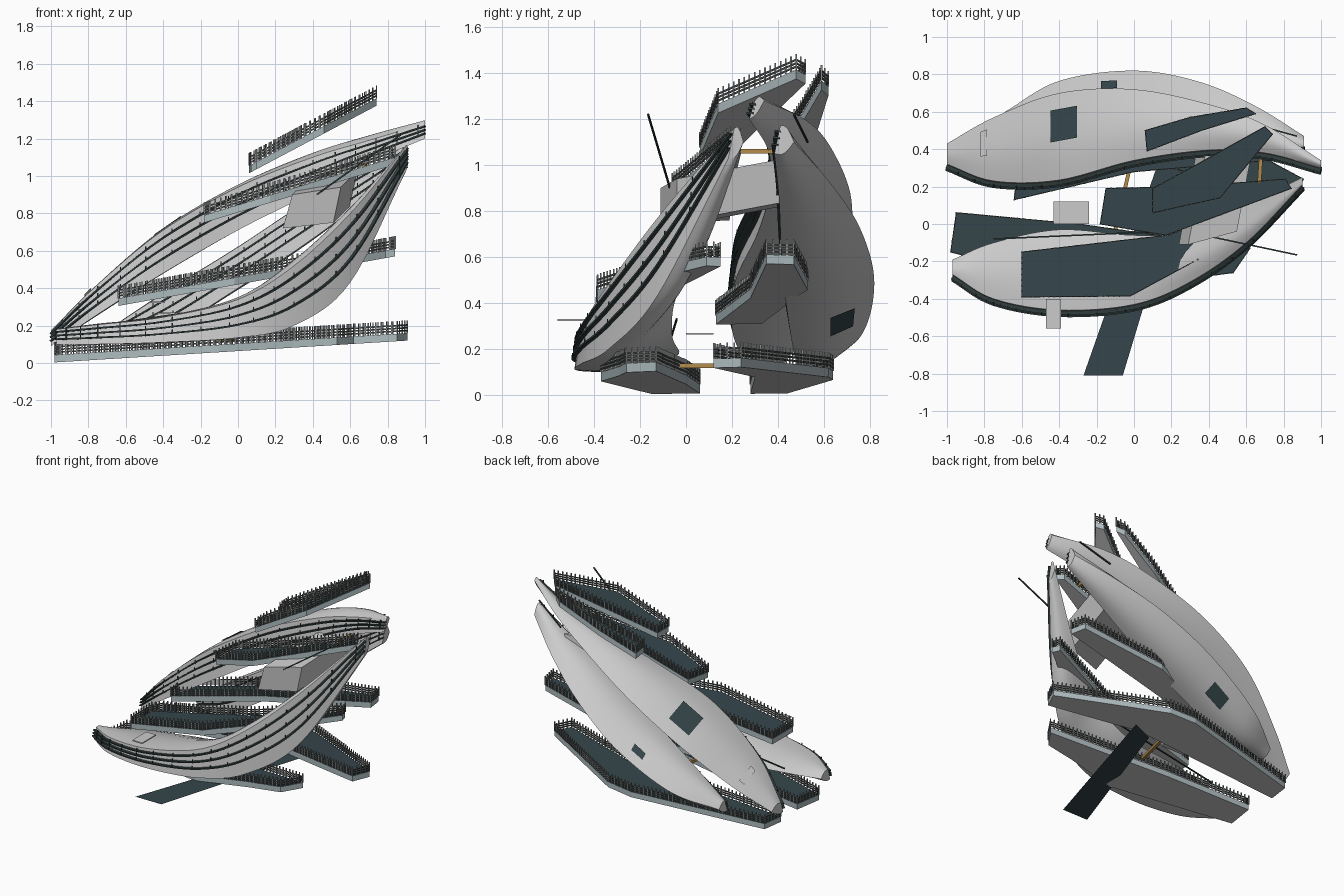
import bpy, bmesh, math
from mathutils import Vector

if "Cube" in bpy.data.objects:
    bpy.data.objects.remove(bpy.data.objects["Cube"])

def material(name, rgb):
    m = bpy.data.materials.new(name)
    m.diffuse_color = (*rgb, 1)
    m.use_nodes = True
    m.node_tree.nodes["Principled BSDF"].inputs["Base Color"].default_value = m.diffuse_color
    return m

DARK = material("dark_slate", (0.035, 0.06, 0.07))
PALE = material("pale_blue_grey", (0.42, 0.5, 0.52))
LINE = material("ledge_dark", (0.03, 0.045, 0.045))
RAIL = material("rail_dark", (0.07, 0.08, 0.08))
POST = material("post_grey", (0.25, 0.26, 0.26))
GOLD = material("timber", (0.45, 0.26, 0.07))
GREY = material("shell_grey", (0.6, 0.61, 0.6))

def finish(bm, name, mats=(), smooth=False):
    bmesh.ops.recalc_face_normals(bm, faces=bm.faces)
    me = bpy.data.meshes.new(name)
    bm.to_mesh(me)
    bm.free()
    for m in mats:
        me.materials.append(m)
    ob = bpy.data.objects.new(name, me)
    bpy.context.collection.objects.link(ob)
    if smooth:
        bpy.ops.object.select_all(action='DESELECT')
        ob.select_set(True)
        bpy.context.view_layer.objects.active = ob
        bpy.ops.object.shade_smooth_by_angle(angle=math.radians(35))
    return ob

def beam(bm, p, q, w, h, mat=0):
    # box-section bar from p to q
    p, q = Vector(p), Vector(q)
    d = (q - p).normalized()
    ref = Vector((0, 0, 1)) if abs(d.z) < 0.95 else Vector((1, 0, 0))
    s = d.cross(ref).normalized()
    u = s.cross(d)
    rings = [[bm.verts.new(c + s * a * w / 2 + u * b * h / 2)
              for a, b in ((-1, -1), (1, -1), (1, 1), (-1, 1))] for c in (p, q)]
    quads = [(rings[0][i], rings[0][(i + 1) % 4], rings[1][(i + 1) % 4], rings[1][i]) for i in range(4)]
    for f in quads + [rings[0][::-1], rings[1]]:
        bm.faces.new(f).material_index = mat

def spline(rows, n):
    # Catmull-Rom through rows of numbers
    out = []
    m = len(rows) - 1
    for k in range(n + 1):
        f = k / n * m
        i = min(int(f), m - 1)
        t = f - i
        b, c = Vector(rows[i]), Vector(rows[i + 1])
        a = Vector(rows[i - 1]) if i else 2 * b - c
        d = Vector(rows[i + 2]) if i + 2 <= m else 2 * c - b
        out.append(0.5 * (2 * b + (c - a) * t + (2 * a - 5 * b + 4 * c - d) * t * t
                          + (3 * b - a - 3 * c + d) * t ** 3))
    return out

LEAN = 0.025
def roof_point(r, s):
    x, yf, zt, zb, yb, zk = r
    bulge = 0.22 * (zt - zb) * math.sin(math.pi * s)
    return Vector((x, yf + (yb - yf) * s, zt + (zk - zt) * s + bulge))

def under_point(r, s):
    x, yf, zt, zb, yb, zk = r
    bulge = 0.2 * (zt - zb) * math.sin(math.pi * s)
    y0 = yf - LEAN
    return Vector((x, y0 + (yb - y0) * s, zb + (zk - zb) * s - bulge))

def facade_point(r, t):
    return Vector((r[0], r[1] - LEAN * t - 0.006, r[2] + (r[3] - r[2]) * t))

def leaf(name, rows):
    # leaf shell: front facade, bulging roof and underside meeting at a back edge
    st = spline(rows, 48)
    bm = bmesh.new()
    rings = []
    for r in st:
        pts = [roof_point(r, k / 8) for k in range(9)] + [under_point(r, k / 8) for k in range(7, -1, -1)]
        rings.append([bm.verts.new(p) for p in pts])
    n = len(rings[0])
    for a, b in zip(rings, rings[1:]):
        for i in range(n):
            j = (i + 1) % n
            bm.faces.new((a[i], a[j], b[j], b[i]))
    bm.faces.new(rings[0])
    bm.faces.new(rings[-1])
    finish(bm, name, [GREY], True)
    # facade ledges and little fins
    bm = bmesh.new()
    for t in (0.18, 0.42, 0.66):
        line = [facade_point(r, t) for r in st]
        for p, q in zip(line, line[1:]):
            beam(bm, p, q, 0.03, 0.009)
        for p in line[2::3]:
            beam(bm, p + Vector((0, -.01, -.006)), p + Vector((0, -.01, .02)), .005, .006)
    finish(bm, name + "_ledges", [LINE])
    return st

front = leaf("front_shell", [
    (-.97, -.27, .18, .10, -.19, .14), (-.75, -.40, .205, .10, -.10, .16),
    (-.4, -.46, .245, .11, -.03, .18), (0, -.43, .34, .135, -.06, .26),
    (.3, -.31, .52, .20, -.04, .43), (.6, -.10, .80, .43, .10, .68), (.9, .21, 1.16, 1.03, .25, 1.1)])
middle = leaf("middle_shell", [
    (-1, .32, .17, .09, .43, .14), (-.75, .23, .42, .26, .57, .33),
    (-.4, .235, .71, .48, .70, .6), (0, .34, .94, .71, .72, .85),
    (.4, .395, 1.1, .91, .64, 1.06), (.7, .38, 1.19, 1.07, .53, 1.19), (1, .30, 1.28, 1.2, .34, 1.28)])
rear = leaf("rear_shell", [
    (-.69, .53, .18, .10, .60, .14), (-.4, .50, .37, .16, .765, .26),
    (0, .46, .62, .40, .82, .49), (.35, .44, .85, .63, .76, .72),
    (.65, .43, 1.02, .85, .63, .92), (.91, .41, 1.17, 1.05, .47, 1.1)])

def window(name, st, i0, i1, s0, s1, fn=roof_point, up=0.006, mat=DARK):
    # thin panel lying on a shell
    bm = bmesh.new()
    lift = Vector((0, 0, up))
    vs = [bm.verts.new(fn(st[i], s) + lift) for i, s in ((i0, s0), (i1, s0), (i1, s1), (i0, s1))]
    bm.faces.new(vs)
    bmesh.ops.solidify(bm, geom=bm.faces[:], thickness=0.004)
    finish(bm, name, [mat])

window("roof_window", middle, 15, 18, .45, .82, up=.012)
window("small_roof_window", rear, 15, 17, .74, .86, up=.012)
window("rear_window_low", rear, 14, 17, .5, .78, under_point, -.010)
window("skylight_hood", middle, 6, 7, .4, .85, up=.016, mat=GREY)

def deck(name, outline, x0, z0, x1, z1, thick=.04, rail_h=.068):
    # sloping slab with dark floor and perimeter railing
    def at(p, dz=0):
        return Vector((p[0], p[1], z0 + (z1 - z0) * (p[0] - x0) / (x1 - x0) + dz))
    bm = bmesh.new()
    top = [bm.verts.new(at(p)) for p in outline]
    bot = [bm.verts.new(at(p, -thick)) for p in outline]
    bm.faces.new(top).material_index = 0
    bm.faces.new(bot[::-1]).material_index = 2
    n = len(outline)
    for i in range(n):
        j = (i + 1) % n
        bm.faces.new((top[i], bot[i], bot[j], top[j])).material_index = 1
    finish(bm, name, [DARK, PALE, GREY])
    bm = bmesh.new()
    for i in range(n):
        a, b = at(outline[i]), at(outline[(i + 1) % n])
        for f in (.2, .42, .64):
            o = Vector((0, 0, rail_h * f))
            beam(bm, a + o, b + o, .005, .008)
        k = max(1, round((b - a).length / .03))
        for m in range(k):
            p = a.lerp(b, m / k)
            beam(bm, p, p + Vector((0, 0, rail_h)), .007, .007, 1)
    finish(bm, name + "_railing", [RAIL, POST])

deck("ground_deck_front", [(-.98, -.15), (-.1, -.37), (.3, -.29), (.53, -.26), (.62, -.13),
                           (-.3, 0), (-.95, .06)], -.98, .043, .91, .16)
deck("ground_deck_rear", [(-.97, .28), (.2, .3), (.85, .12), (.905, .24), (.2, .62), (0, .64),
                          (-.95, .44)], -.98, .043, .91, .16)
deck("mid_deck_front", [(-.6, -.39), (-.02, -.385), (.6, -.05), (.79, .09), (.77, .15), (.18, -.06),
                        (-.6, -.15)], -.64, .345, .84, .61)
deck("mid_deck_rear", [(-.64, .13), (0, .28), (.84, .35), (.82, .47), (.2, .53), (.1, .5),
                       (-.62, .33)], -.64, .345, .84, .61)
deck("upper_deck", [(-.18, 0), (.17, -.06), (.84, .19), (.81, .24), (.3, .2),
                    (-.15, .19)], -.18, .79, .84, 1.10)
deck("top_deck_front", [(.1, .06), (.46, .14), (.74, .48), (.7, .52), (.34, .32),
                        (.1, .19)], .06, 1.055, .74, 1.415)
deck("top_deck_rear", [(.07, .39), (.36, .5), (.65, .59), (.6, .62), (.3, .57),
                       (.06, .5)], .06, 1.055, .74, 1.415)

# flat entrance ramp
bm = bmesh.new()
lo = [bm.verts.new((x, y, .06)) for x, y in ((-.27, -.81), (-.06, -.81), (.3, .38), (.12, .3))]
bm.faces.new(lo)
bmesh.ops.solidify(bm, geom=bm.faces[:], thickness=.008)
finish(bm, "entrance_ramp", [DARK])

# slanted connector box joining the shells
bm = bmesh.new()
ends = []
for ox, oy, oz in ((.24, -.11, .72), (.34, .42, .82)):
    ends.append([bm.verts.new((ox + a, oy + b, oz + c)) for a, b, c in
                 ((0, 0, 0), (.27, .07, .03), (.31, .07, .22), (.05, 0, .18))])
for i in range(4):
    j = (i + 1) % 4
    bm.faces.new((ends[0][i], ends[0][j], ends[1][j], ends[1][i]))
bm.faces.new(ends[0])
bm.faces.new(ends[1])
finish(bm, "connector_box", [GREY])

# balcony plates
for name, x0, x1, y0, y1, z in (("court_plate", -.43, -.24, 0, .12, .265),
                                ("front_plate", -.47, -.39, -.56, -.40, .325)):
    bm = bmesh.new()
    beam(bm, ((x0 + x1) / 2, y0, z), ((x0 + x1) / 2, y1, z), x1 - x0, .008)
    finish(bm, name, [GREY])

# timber bridges and thin masts
for name, p, q, w, m in (("low_bridge", (-.1, -.03, .125), (-.02, .31, .125), .02, GOLD),
                         ("high_bridge", (.67, .22, 1.06), (.68, .38, 1.06), .02, GOLD),
                         ("front_mast", (.42, -.07, .9), (.87, -.165, 1.22), .008, LINE),
                         ("rear_mast", (.65, .53, 1.1), (.87, .47, 1.22), .008, LINE),
                         ("long_cable", (-.75, -.08, .2), (.15, -.04, .33), .008, LINE)):
    bm = bmesh.new()
    beam(bm, p, q, w, min(w, .02))
    finish(bm, name, [m])
